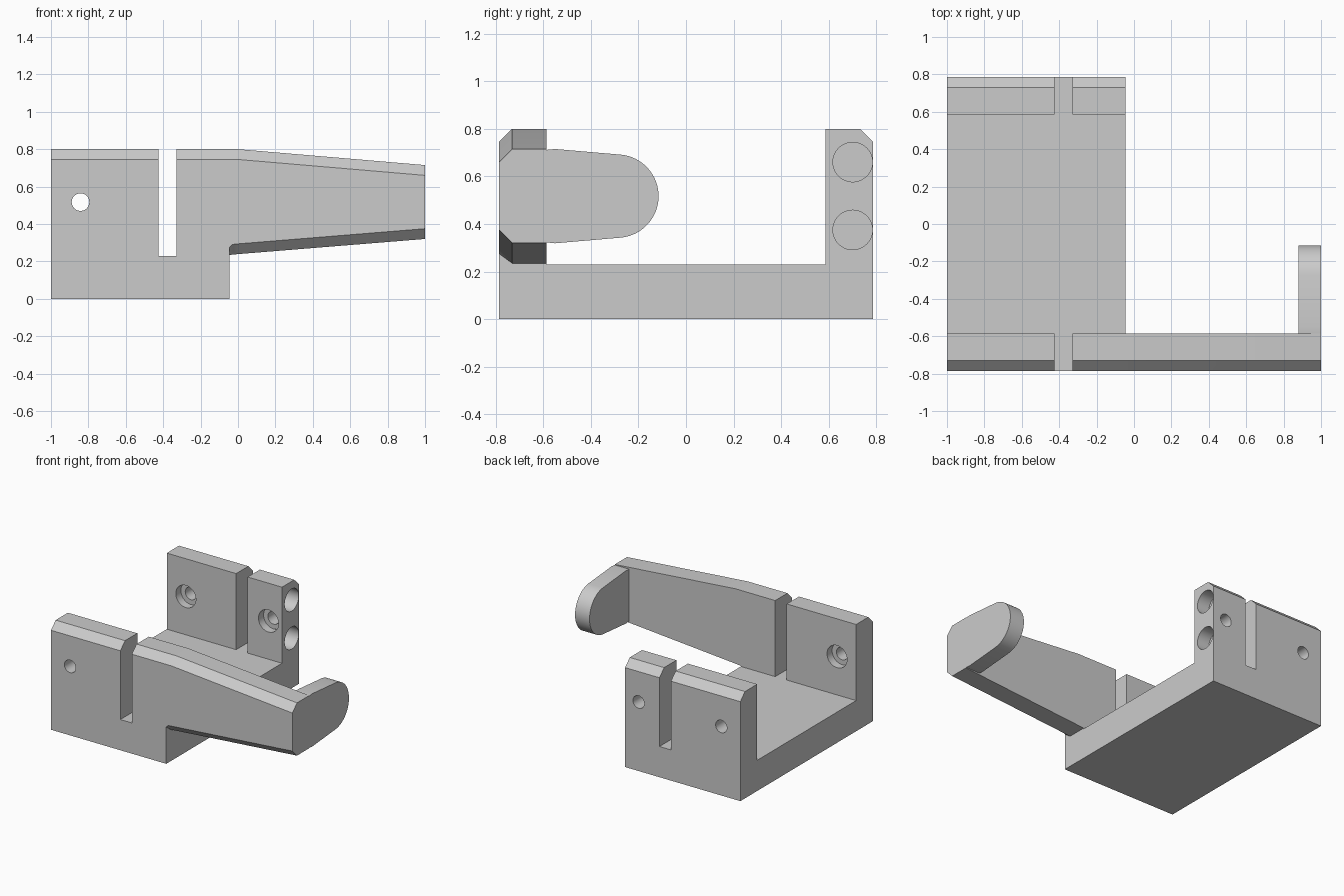
import bpy, bmesh, math
from mathutils import Matrix

cube = bpy.data.objects.get("Cube")
if cube:
    bpy.data.objects.remove(cube, do_unlink=True)

grey = bpy.data.materials.new("plain grey")
grey.use_nodes = True
grey.diffuse_color = (0.6, 0.6, 0.6, 1)
grey.node_tree.nodes["Principled BSDF"].inputs["Base Color"].default_value = grey.diffuse_color

DEPTH, WALL, TOP, FLOOR = 0.785, 0.585, 0.8, 0.23
BEVEL = 0.055
END = -0.045          # right end of the base
BORE, RECESS = 0.047, 0.083
MID = 0.517           # height of the cross bores


def finish(bm, name):
    bmesh.ops.recalc_face_normals(bm, faces=bm.faces)
    mesh = bpy.data.meshes.new(name)
    bm.to_mesh(mesh)
    bm.free()
    mesh.materials.append(grey)
    ob = bpy.data.objects.new(name, mesh)
    bpy.context.collection.objects.link(ob)
    return ob


def loft(name, sections):
    """Skin matching (y, z) outlines placed along x."""
    bm = bmesh.new()
    rings = [[bm.verts.new((x, y, z)) for y, z in pts] for x, pts in sections]
    for a, b in zip(rings, rings[1:]):
        for i in range(len(a)):
            j = (i + 1) % len(a)
            bm.faces.new((a[i], a[j], b[j], b[i]))
    bm.faces.new(rings[0])
    bm.faces.new(rings[-1])
    return finish(bm, name)


def rod(axis, start, end, a, b, radius):
    """Round cutter along x (a = y, b = z) or along y (a = x, b = z)."""
    bm = bmesh.new()
    bmesh.ops.create_cone(bm, cap_ends=True, segments=48, radius1=radius,
                          radius2=radius, depth=abs(end - start))
    mid = (start + end) / 2
    if axis == "X":
        turn, place = Matrix.Rotation(math.pi / 2, 4, "Y"), (mid, a, b)
    else:
        turn, place = Matrix.Rotation(math.pi / 2, 4, "X"), (a, mid, b)
    bm.transform(Matrix.Translation(place) @ turn)
    return finish(bm, "bore_cutter")


def combine(target, other, operation):
    other.hide_render = True
    mod = target.modifiers.new("combine", "BOOLEAN")
    mod.operation, mod.solver, mod.object = operation, "EXACT", other
    bpy.context.view_layer.objects.active = target
    bpy.ops.object.modifier_apply(modifier=mod.name)
    bpy.data.objects.remove(other, do_unlink=True)


# U-shaped base with two bevelled walls
half = [(DEPTH, 0), (DEPTH, TOP - BEVEL), (DEPTH - BEVEL, TOP), (WALL, TOP), (WALL, FLOOR)]
profile = half + [(-y, z) for y, z in reversed(half)]
bracket = loft("clamp_bracket", [(-1, profile), (END, profile)])


# Tapered arm, continuing the front wall
def arm_section(x, low, high, low_bevel=BEVEL):
    return x, [(-WALL, low), (-WALL, high), (-DEPTH + BEVEL, high),
               (-DEPTH, high - BEVEL), (-DEPTH, low + low_bevel), (-DEPTH + BEVEL, low)]


arm = loft("tapered_arm", [arm_section(END, 0.235, TOP, 0.04), arm_section(-0.03, 0.236, TOP),
                           arm_section(0, 0.239, TOP), arm_section(1, 0.32, 0.715)])
combine(bracket, arm, "UNION")

# Rounded tab turned inwards at the end of the arm
tip_y, tip_r = -0.29, 0.175
tab = [(-0.65, 0.33), (-0.65, 0.705), (-0.55, 0.715)]
for i in range(33):
    t = math.radians(84 - i * 168 / 32)
    tab.append((tip_y + tip_r * math.cos(t), MID + tip_r * math.sin(t)))
tab.append((-0.55, 0.319))
combine(bracket, loft("end_tab", [(0.88, tab), (1, tab)]), "UNION")

# Slot across both walls
slot = [(-1, FLOOR), (-1, 1), (1, 1), (1, FLOOR)]
combine(bracket, loft("slot_cutter", [(-0.425, slot), (-0.33, slot)]), "DIFFERENCE")

# Lengthwise bores, recessed on the right end of the back wall
for z in (0.375, 0.66):
    for y in (-0.7, 0.7):
        combine(bracket, rod("X", -1.1, 1.1, y, z, BORE), "DIFFERENCE")
    combine(bracket, rod("X", -0.145, 0.1, 0.7, z, RECESS), "DIFFERENCE")

# Cross bores, recessed on the inner wall faces
combine(bracket, rod("Y", -1, 1, -0.842, MID, BORE), "DIFFERENCE")
combine(bracket, rod("Y", 0.5, 1, -0.157, MID, BORE), "DIFFERENCE")
for x, side in ((-0.842, -1), (-0.842, 1), (-0.157, 1)):
    combine(bracket, rod("Y", side * 0.5, side * (WALL + 0.06), x, MID, RECESS), "DIFFERENCE")

# Blind bore in the tab
combine(bracket, rod("X", 0.92, 1.1, tip_y, MID, 0.045), "DIFFERENCE")

bpy.ops.object.select_all(action="DESELECT")
bracket.select_set(True)
bpy.context.view_layer.objects.active = bracket
bpy.ops.object.shade_smooth_by_angle(angle=math.radians(25))
